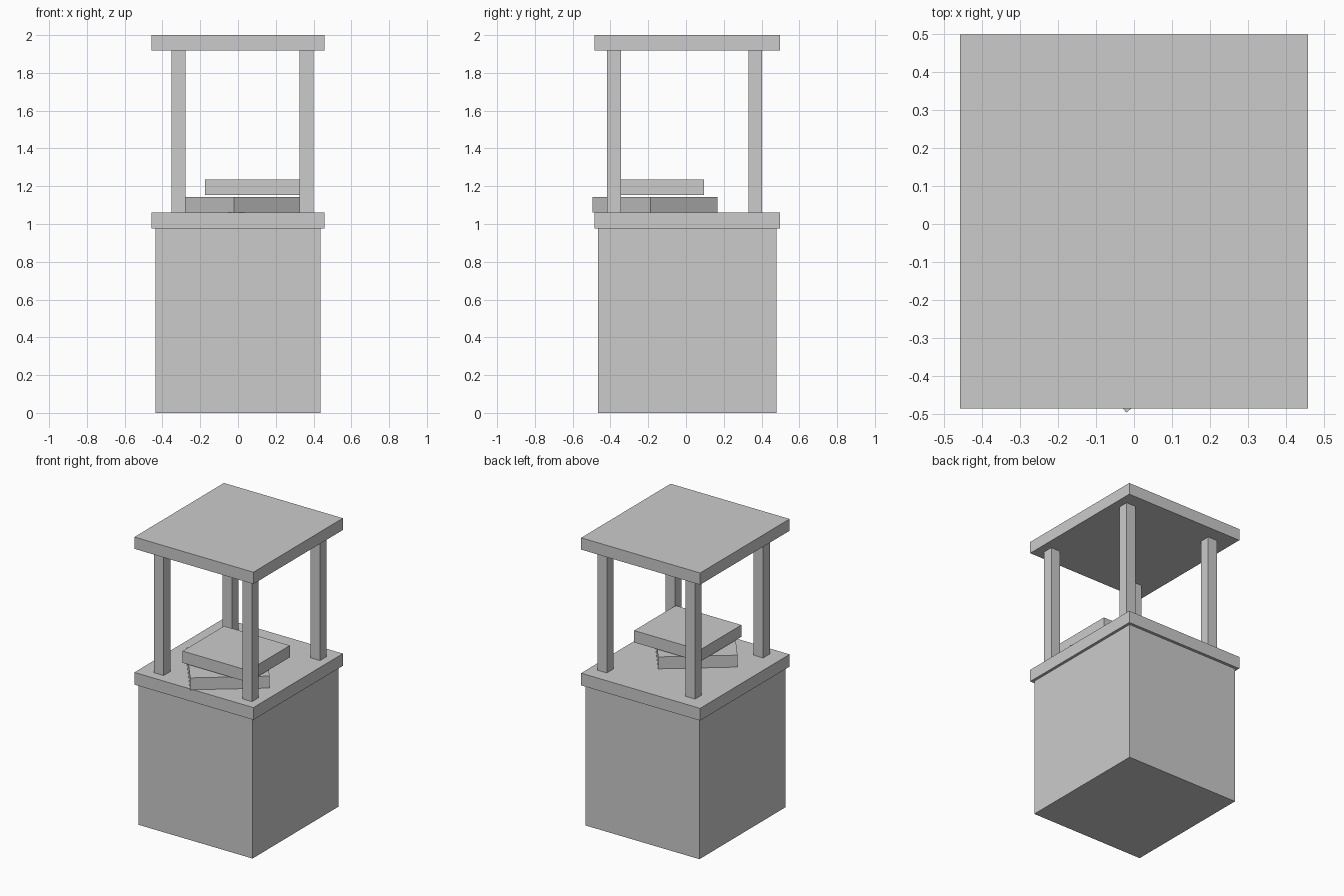
import bpy
import math

default_cube = bpy.data.objects.get("Cube")
if default_cube:
    bpy.data.objects.remove(default_cube, do_unlink=True)

# One plain grey for every part
grey = bpy.data.materials.new("light_grey")
grey.use_nodes = True
colour = (0.6, 0.6, 0.6, 1)
grey.diffuse_color = colour
grey.node_tree.nodes["Principled BSDF"].inputs["Base Color"].default_value = colour


def box(name, x, y, z, turn=0):
    """Box from its (min, max) extents, turned about its own vertical axis."""
    spans = (x, y, z)
    bpy.ops.mesh.primitive_cube_add(size=1, location=[(a + b) / 2 for a, b in spans])
    ob = bpy.context.object
    ob.name = name
    ob.scale = [b - a for a, b in spans]
    ob.rotation_euler.z = math.radians(turn)
    ob.data.materials.append(grey)
    return ob


BASE_TOP, COUNTER_TOP, ROOF_BOTTOM = 0.975, 1.06, 1.918
SLAB_X, SLAB_Y = (-0.457, 0.457), (-0.484, 0.498)

# Solid base, overhanging counter and matching roof
box("base", (-0.438, 0.438), (-0.466, 0.478), (0, BASE_TOP))
box("counter", SLAB_X, SLAB_Y, (BASE_TOP, COUNTER_TOP))
box("roof", SLAB_X, SLAB_Y, (ROOF_BOTTOM, 2))

# Four corner posts
POST = 0.073
for side, x in (("right", -0.352), ("left", 0.326)):
    for end, y in (("front", -0.417), ("back", 0.33)):
        box(f"{end}_{side}_post", (x, x + POST), (y, y + POST),
            (COUNTER_TOP, ROOF_BOTTOM))

# Two stacked slabs, the lower one turned, the upper one just above it
box("lower_slab", (-0.212, 0.288), (-0.389, 0.061), (COUNTER_TOP, 1.143), turn=38)
box("upper_slab", (-0.174, 0.331), (-0.359, 0.096), (1.154, 1.236))
